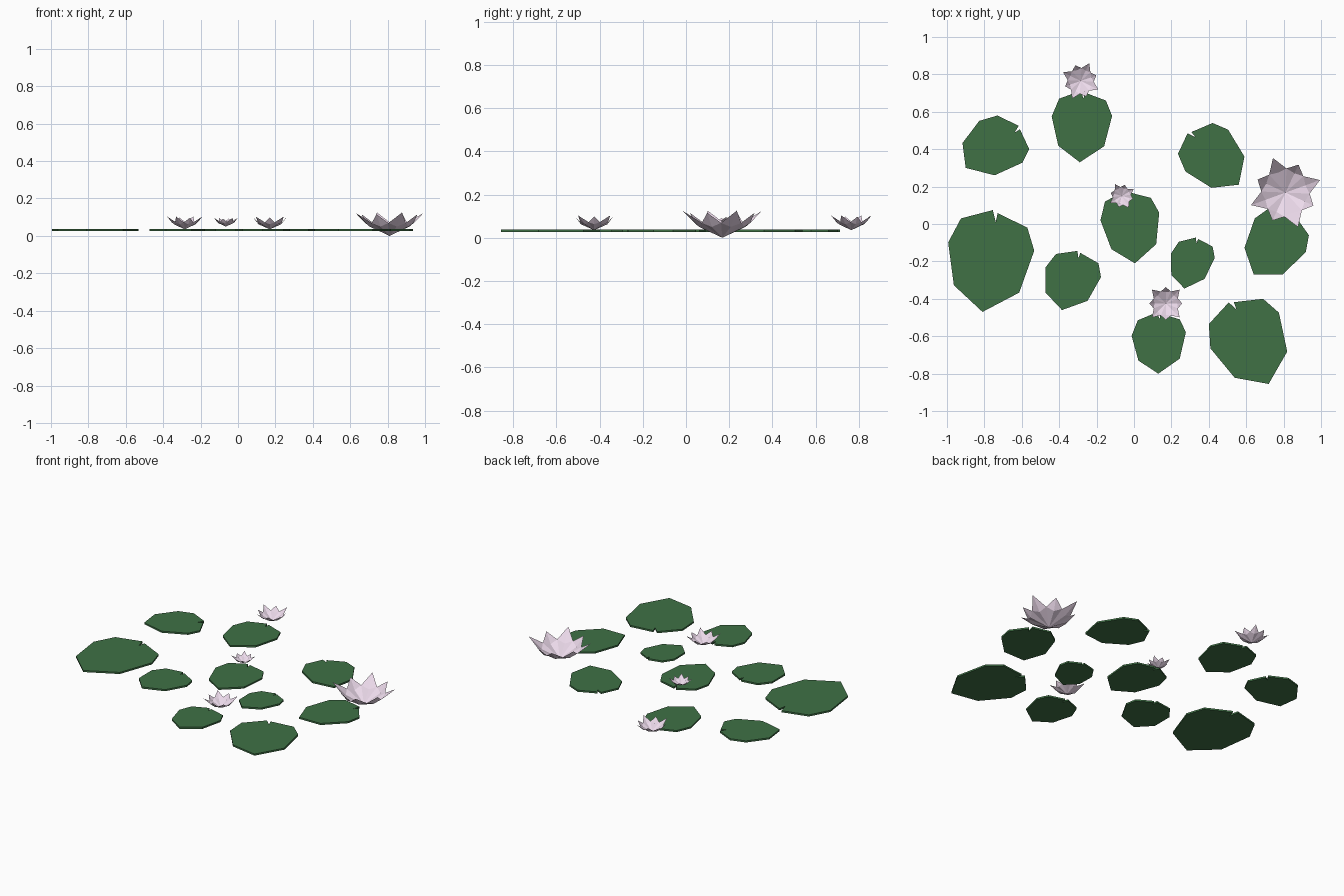
import bpy, bmesh
from math import sin, cos, radians
from mathutils import Vector

if "Cube" in bpy.data.objects:
    bpy.data.objects.remove(bpy.data.objects["Cube"])


def material(name, rgb):
    m = bpy.data.materials.new(name)
    m.diffuse_color = (*rgb, 1)
    m.use_nodes = True
    m.node_tree.nodes["Principled BSDF"].inputs["Base Color"].default_value = m.diffuse_color
    return m


GREEN = material("pad_green", (0.05, 0.165, 0.06))
PINK = material("petal_pink", (0.84, 0.70, 0.83))


def finish(bm, name, mat):
    bmesh.ops.recalc_face_normals(bm, faces=bm.faces)
    me = bpy.data.meshes.new(name)
    bm.to_mesh(me)
    bm.free()
    me.materials.append(mat)
    ob = bpy.data.objects.new(name, me)
    bpy.context.collection.objects.link(ob)
    return ob


# Notched leaf outline, as weights along the two edges of a guide triangle
LEAF = [(-.014, .486), (-.116, .526), (0, 0), (.242, -.267), (.73, -.37),
        (1, 0), (.75, .60), (.286, 1), (0, 1), (-.141, .617)]


def lily_pad(name, a, b, c, z0=0.026, z1=0.037):
    a, b, c = Vector(a), Vector(b), Vector(c)
    bm = bmesh.new()
    pts = [a + u * (b - a) + v * (c - a) for u, v in LEAF]
    base = bm.faces.new([bm.verts.new((p.x, p.y, z0)) for p in pts])
    top = bmesh.ops.extrude_face_region(bm, geom=[base])["geom"]
    verts = [g for g in top if isinstance(g, bmesh.types.BMVert)]
    bmesh.ops.translate(bm, verts=verts, vec=(0, 0, z1 - z0))
    if base not in bm.faces[:]:
        bm.faces.new([v for v in bm.verts if v not in verts])
    return finish(bm, name, GREEN)


# Three guide corners (right shoulder, tail, left shoulder) of each pad
PADS = [
    ((-.56, .40), (-.90, .30), (-.73, .58)),
    ((-.15, .66), (-.29, .33), (-.40, .67)),
    ((.42, .54), (.56, .21), (.235, .375)),
    ((-.57, -.02), (-.81, -.47), (-.925, .03)),
    ((-.19, -.21), (-.385, -.46), (-.417, -.16)),
    ((.09, .14), (.005, -.21), (-.155, .12)),
    ((.42, -.12), (.27, -.345), (.24, -.095)),
    ((.935, -.06), (.64, -.27), (.73, .09)),
    ((.245, -.51), (.13, -.80), (.02, -.515)),
    ((.69, -.40), (.72, -.855), (.40, -.535)),
]
for i, corners in enumerate(PADS, 1):
    lily_pad(f"lily_pad_{i}", *corners)


# Star-shaped bowl of eight pointed petals, long and short alternating
def flower(name, x, y, z, r, h, turn):
    bm = bmesh.new()

    def vert(deg, rad, up):
        t = radians(deg + turn)
        return bm.verts.new((x + r * rad * cos(t), y + r * rad * sin(t), z + h * up))

    centre = vert(0, 0, 0)
    valley = [vert(45 * k - 22.5, 0.66, 0.55) for k in range(8)]
    for k in range(8):
        tip = vert(45 * k, 0.84 if k % 2 else 1, 0.92 if k % 2 else 1)
        belly = vert(45 * k, 0.58, 0.40)
        left, right = valley[k], valley[(k + 1) % 8]
        for f in ((centre, left, belly), (centre, belly, right),
                  (belly, left, tip), (belly, tip, right)):
            bm.faces.new(f)
    return finish(bm, name, PINK)


flower("flower_large", .81, .168, 0, .196, .125, 20)
flower("flower_back", -.285, .765, .035, .105, .068, 64)
flower("flower_front", .17, -.425, .035, .105, .068, 45)
flower("flower_centre", -.065, .15, .05, .073, .046, 30)
